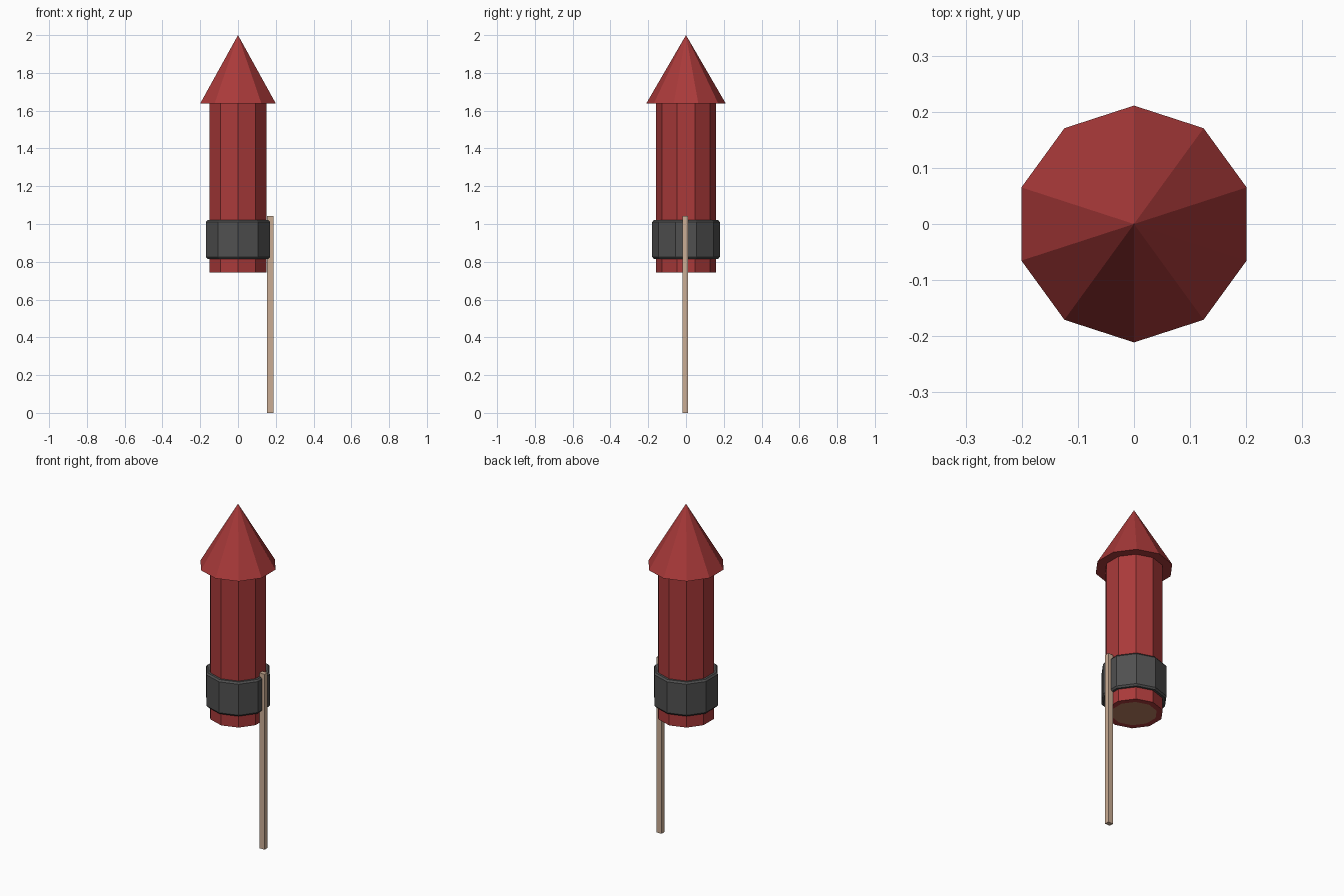
import bpy, bmesh, math

if "Cube" in bpy.data.objects:
    bpy.data.objects.remove(bpy.data.objects["Cube"])

SIDES = 10


def material(name, rgb):
    m = bpy.data.materials.new(name)
    m.diffuse_color = (*rgb, 1)
    m.use_nodes = True
    m.node_tree.nodes["Principled BSDF"].inputs["Base Color"].default_value = m.diffuse_color
    return m


red = material("red_paper", (0.40, 0.042, 0.042))
grey = material("dark_grey_band", (0.08, 0.08, 0.08))
tan = material("pale_wood", (0.60, 0.42, 0.30))
brown = material("brown_plug", (0.48, 0.21, 0.12))


def finish(name, bm, mats):
    bmesh.ops.recalc_face_normals(bm, faces=bm.faces)
    me = bpy.data.meshes.new(name)
    bm.to_mesh(me)
    bm.free()
    for m in mats:
        me.materials.append(m)
    ob = bpy.data.objects.new(name, me)
    bpy.context.collection.objects.link(ob)
    return ob


def lathe(name, profile, mat, closed=False):
    """Revolve (radius, z) points into a ten-sided part with corners on the y axis."""
    bm = bmesh.new()
    rings = []
    for r, z in profile:
        if r == 0:
            rings.append([bm.verts.new((0, 0, z))] * SIDES)
            continue
        angles = [math.pi / 2 + math.tau * i / SIDES for i in range(SIDES)]
        rings.append([bm.verts.new((r * math.cos(a), r * math.sin(a), z)) for a in angles])
    pairs = list(zip(rings, rings[1:]))
    if closed:
        pairs.append((rings[-1], rings[0]))
    for low, high in pairs:
        for i in range(SIDES):
            j = (i + 1) % SIDES
            corners = [low[i], low[j], high[j], high[i]]
            bm.faces.new(list(dict.fromkeys(corners)))
    return finish(name, bm, [mat])


# Tube body and the cone on top with its overhanging underside
lathe("body_tube", [(0.125, 0.743), (0.158, 0.743), (0.158, 1.637)], red)
lathe("nose_cone", [(0.15, 1.637), (0.211, 1.637), (0, 2.0)], red)

# Plug closing the bottom of the tube
lathe("bottom_plug", [(0, 0.743), (0.125, 0.743)], brown)

# Chamfered band that holds the stick
lathe("band", [(0.157, 0.816), (0.171, 0.816), (0.179, 0.826), (0.179, 1.01),
               (0.171, 1.02), (0.157, 1.02)], grey, closed=True)

# Guide stick on the right-hand side
bm = bmesh.new()
bmesh.ops.create_cube(bm, size=1)
bmesh.ops.scale(bm, vec=(0.033, 0.027, 1.043), verts=bm.verts)
bmesh.ops.translate(bm, vec=(0.171, -0.004, 0.5215), verts=bm.verts)
finish("guide_stick", bm, [tan])
